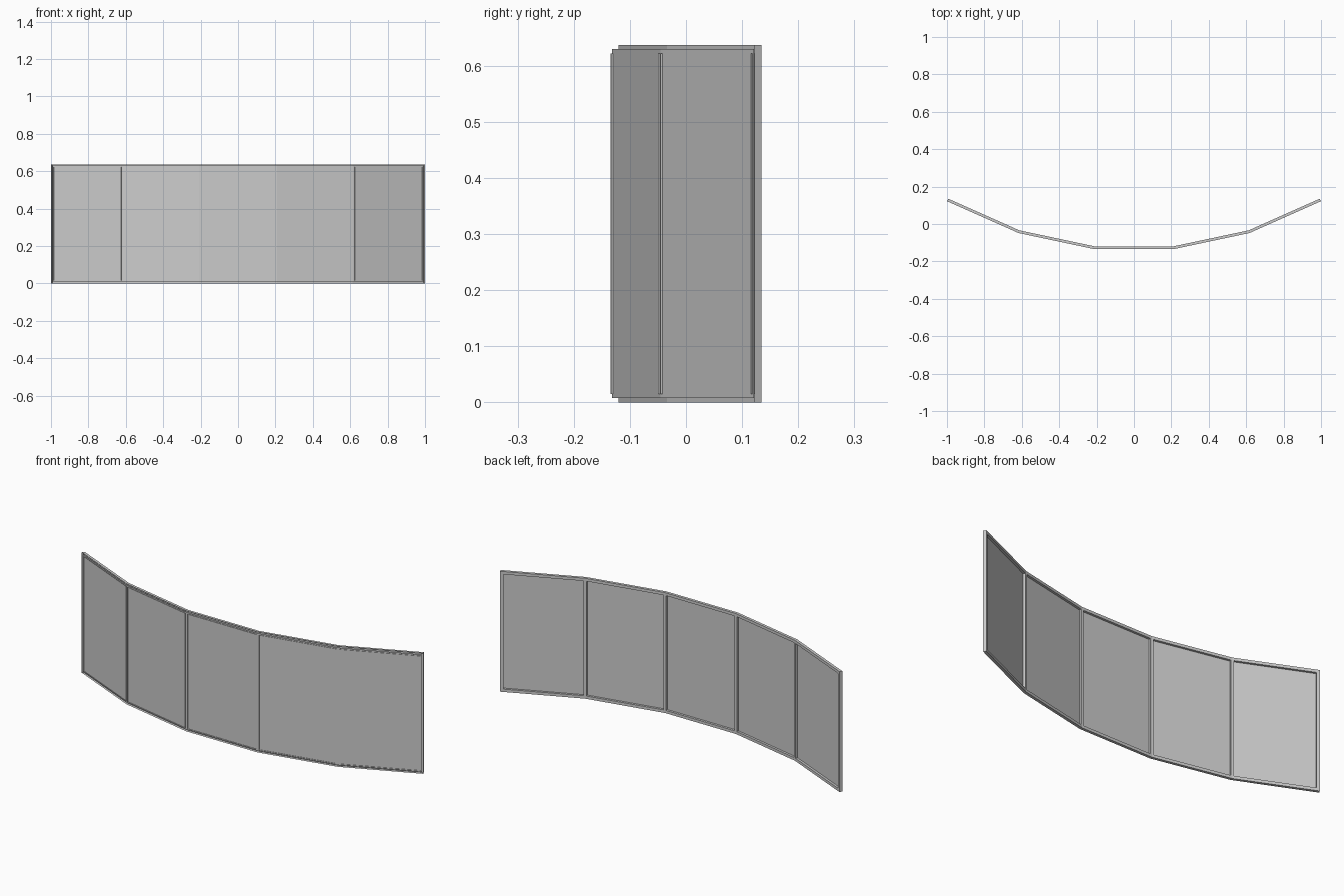
import bpy, bmesh
from math import sin, cos, radians

if "Cube" in bpy.data.objects:
    bpy.data.objects.remove(bpy.data.objects["Cube"])

SEGS, STEP = 5, radians(12)
R_FRONT, R_BACK, R_GLASS = 2.0, 1.985, 1.997
H, BAR = 0.637, 0.015
CY = (R_FRONT * cos(STEP / 2) + R_BACK * cos(STEP * 2.5)) / 2   # centres depth on y = 0
CHORD = 2 * R_FRONT * sin(STEP / 2)


def point(seg, f, r, z):
    """Point at fraction f along the flat chord of one bay, at radius r."""
    a = (seg - SEGS / 2) * STEP
    b = a + STEP
    x = r * (sin(a) * (1 - f) + sin(b) * f)
    y = CY - r * (cos(a) * (1 - f) + cos(b) * f)
    return (x, y, z)


def build(name, quads):
    bm = bmesh.new()
    for q in quads:
        bm.faces.new([bm.verts.new(p) for p in q])
    bmesh.ops.remove_doubles(bm, verts=bm.verts, dist=1e-5)
    bm.normal_update()
    me = bpy.data.meshes.new(name)
    bm.to_mesh(me)
    bm.free()
    ob = bpy.data.objects.new(name, me)
    bpy.context.collection.objects.link(ob)
    return ob


def loop(seg, f0, f1, z0, z1, r):
    return [point(seg, f, r, z) for f, z in ((f0, z0), (f1, z0), (f1, z1), (f0, z1))]


frame, glass = [], []
for s in range(SEGS):
    first, last = s == 0, s == SEGS - 1
    # opening edges: half a bar at shared mullions, a full bar at the ends
    f0 = (BAR if first else BAR / 2) / CHORD
    f1 = 1 - (BAR if last else BAR / 2) / CHORD
    outer_b, outer_f = (loop(s, 0, 1, 0, H, r) for r in (R_BACK, R_FRONT))
    inner_b, inner_f = (loop(s, f0, f1, BAR, H - BAR, r) for r in (R_BACK, R_FRONT))
    for i in range(4):
        j = (i + 1) % 4
        # back face of the bars, and the walls lining the opening
        frame.append((outer_b[j], outer_b[i], inner_b[i], inner_b[j]))
        frame.append((inner_b[j], inner_b[i], inner_f[i], inner_f[j]))
        # outer rim: bottom, top and the two ends (channel stays open in front)
        if i in (0, 2) or (i == 1 and last) or (i == 3 and first):
            frame.append((outer_b[i], outer_b[j], outer_f[j], outer_f[i]))
    # pane reaching to the middle of the bars
    g0 = BAR / 2 / CHORD if first else 0
    g1 = 1 - BAR / 2 / CHORD if last else 1
    glass.append(loop(s, g0, g1, BAR / 2, H - BAR / 2, R_GLASS))

build("window_frame", frame)
build("window_panes", glass)
